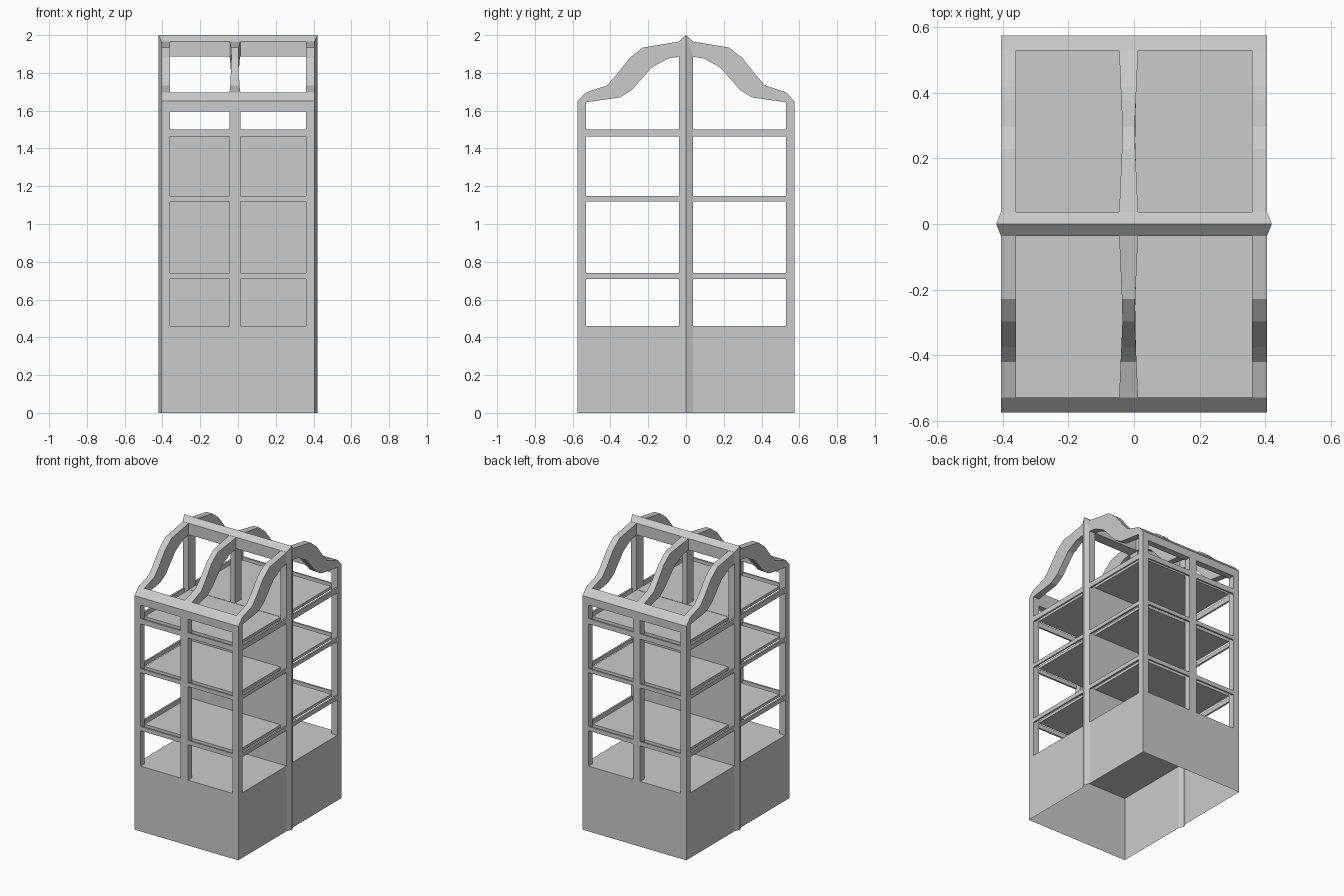
import bpy, bmesh

if "Cube" in bpy.data.objects:
    bpy.data.objects.remove(bpy.data.objects["Cube"])

HX, HY, T = 0.405, 0.575, 0.046      # half width, half depth, post size
IX, IY, R = HX - T, HY - T, 0.037    # inner limits, ridge half thickness
MX = -0.0165                         # centre line of the middle mullion
FLOOR = 0.46
RAILS = [(0.71, 0.74), (1.12, 1.147), (1.463, 1.5)]


def make(name, verts, faces):
    me = bpy.data.meshes.new(name)
    me.from_pydata(verts, [], faces)
    bm = bmesh.new()
    bm.from_mesh(me)
    bmesh.ops.recalc_face_normals(bm, faces=bm.faces)
    bm.to_mesh(me)
    bm.free()
    ob = bpy.data.objects.new(name, me)
    bpy.context.collection.objects.link(ob)
    return ob


def loft(name, rings, cap_start=True, cap_end=True):
    n = len(rings[0])
    verts = [p for r in rings for p in r]
    faces = [(k * n + i, k * n + (i + 1) % n, (k + 1) * n + (i + 1) % n, (k + 1) * n + i)
             for k in range(len(rings) - 1) for i in range(n)]
    if cap_start:
        faces.append(tuple(range(n)))
    if cap_end:
        faces.append(tuple(range(len(verts) - n, len(verts))))
    return make(name, verts, faces)


def box(name, x0, x1, y0, y1, z0, z1):
    return loft(name, [[(x0, y0, z), (x1, y0, z), (x1, y1, z), (x0, y1, z)] for z in (z0, z1)])


# Base shell, open underneath, with the pointed pilaster in its outline
outline = [(-HX, -HY), (HX, -HY), (HX, -R), (HX + 0.015, 0), (HX, R),
           (HX, HY), (-HX, HY), (-HX, R), (-HX - 0.015, 0), (-HX, -R)]
loft("base", [[(x, y, z) for x, y in outline] for z in (0, FLOOR)], cap_start=False)

# Central dividing wall and middle post above it
box("divider_wall", -IX, IX, -R, R, FLOOR, 1.5)
box("middle_post", MX - 0.018, MX + 0.018, -R, R, 1.5, 1.89)

# Peaked ridge beam
ridge = [(-R, 1.887), (R, 1.887), (R, 1.967), (0, 2.0), (-R, 1.967)]
loft("ridge_beam", [[(s * (HX + (0.015 if y == 0 else 0)), y, z) for y, z in ridge]
                    for s in (-1, 1)])

# Scrolled arch outlines: outer and inner edge as (distance from ridge, height)
outer = [(HY, 1.65), (IY, 1.697), (0.42, 1.733), (0.376, 1.78),
         (0.297, 1.88), (0.228, 1.934), (0.12, 1.952), (0.03, 1.967)]
inner = [(IY, 1.645), (0.44, 1.657), (0.35, 1.67), (0.286, 1.71),
         (0.238, 1.765), (0.18, 1.83), (0.095, 1.876), (0.03, 1.887)]


def arch(name, cx, side, half):
    rings = []
    for (yo, zo), (yi, zi) in zip(outer, inner):
        a, b = half(yo), half(yi)
        rings.append([(cx - a, side * yo, zo), (cx + a, side * yo, zo),
                      (cx + b, side * yi, zi), (cx - b, side * yi, zi)])
    loft(name, rings)


for sx, xn in ((-1, "left"), (1, "right")):
    # Pointed pilaster and the upright behind it
    loft("pilaster_" + xn, [
        [(sx * HX, -R, FLOOR), (sx * (HX + 0.015), 0, FLOOR), (sx * HX, R, FLOOR)],
        [(sx * HX, -R, 1.967), (sx * (HX + 0.015), 0, 2.0), (sx * HX, R, 1.967)]])
    xs = sorted((sx * IX, sx * HX))
    box("side_upright_" + xn, *xs, -R, R, FLOOR, 1.9)

for sy, yn in ((-1, "front"), (1, "back")):
    # Corner posts, side arches and side rails
    for sx, xn in ((-1, "left"), (1, "right")):
        tag = yn + "_" + xn
        xs, ys = sorted((sx * IX, sx * HX)), sorted((sy * IY, sy * HY))
        box("corner_post_" + tag, *xs, *ys, FLOOR, 1.65)
        arch("side_arch_" + tag, sx * (HX - T / 2), sy, lambda y: T / 2)
        for z0, z1 in RAILS:
            box("side_rail_" + tag, *sorted((sx * (HX - 0.012), sx * HX)),
                *sorted((sy * R, sy * IY)), z0, z1)

    # Middle arch, pinched halfway along
    arch("middle_arch_" + yn, MX, sy,
         lambda y: 0.018 + 0.011 * min(1, abs(y - 0.28) / 0.25))
    box("mullion_" + yn, MX - 0.0285, MX + 0.0285, *sorted((sy * IY, sy * HY)), FLOOR, 1.6)

    # Bevelled top rail
    top = [(HY, 1.595), (HY, 1.65), (IY, 1.697), (IY, 1.595)]
    loft("top_rail_" + yn, [[(x, sy * y, z) for y, z in top] for x in (-HX, HX)])

    # Cross rails and shelves
    for z0, z1 in RAILS:
        box("cross_rail_" + yn, -IX, IX, *sorted((sy * (HY - 0.012), sy * HY)), z0, z1)
        box("shelf_" + yn, -IX, IX, *sorted((sy * R, sy * IY)), z1 - 0.022, z1 - 0.002)
